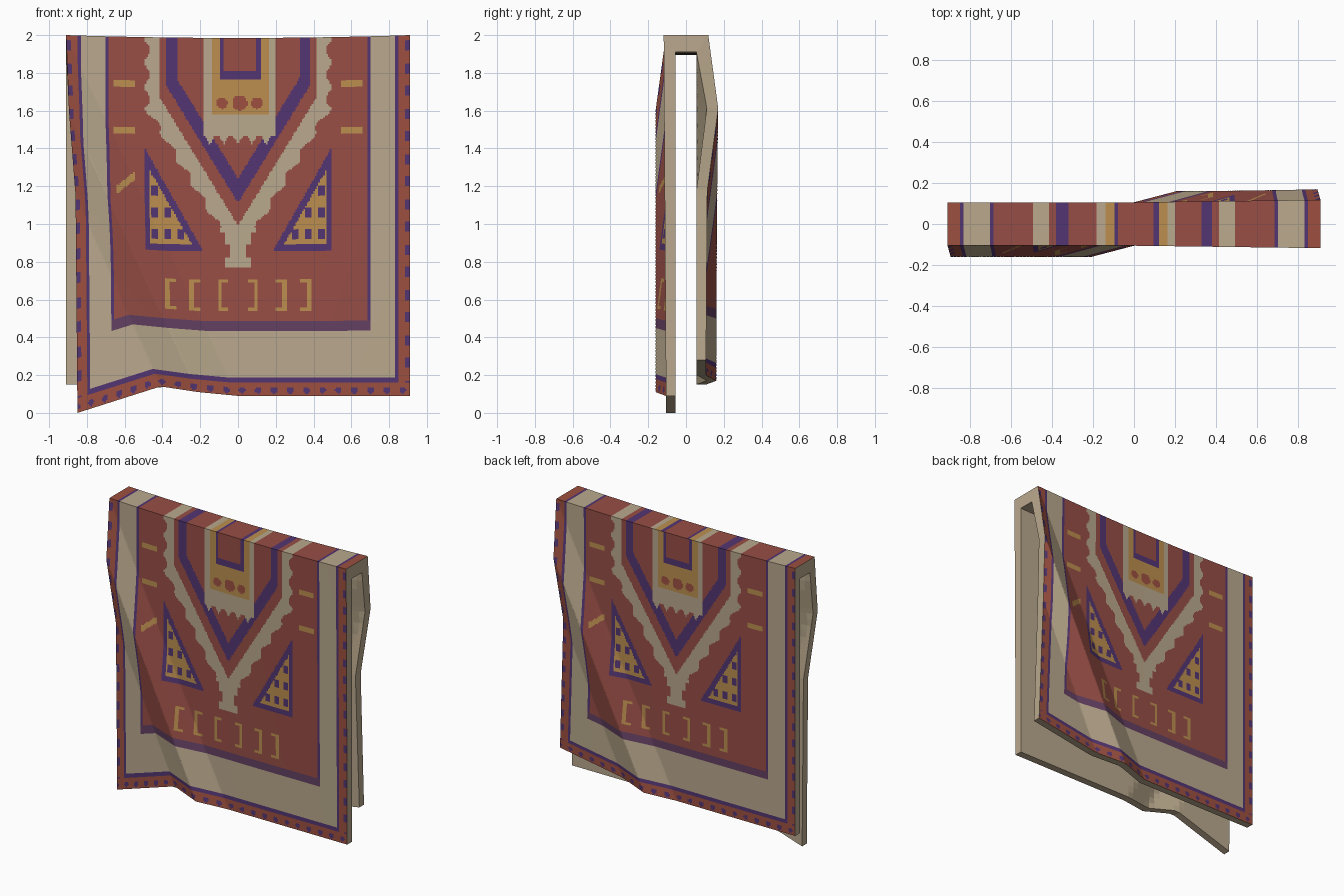
import bpy, math
from mathutils import Vector

if "Cube" in bpy.data.objects:
    bpy.data.objects.remove(bpy.data.objects["Cube"])

W, LOW, TOP, HALF = 0.91, 0.09, 2.0, 0.106   # half width, hem, ridge height, half depth
RED, PURPLE, GOLD, PLUM, RUST, BEIGE = range(6)


def srgb(r, g, b):
    lin = [((c / 255 + 0.055) / 1.055) ** 2.4 for c in (r, g, b)]
    return (*lin, 1.0)


mats = []
for name, rgb in (("brick red", (152, 78, 70)), ("deep purple", (83, 53, 114)),
                  ("ochre gold", (188, 143, 79)), ("muted plum", (100, 64, 98)),
                  ("rust red", (157, 80, 64)), ("warm beige", (186, 169, 141))):
    m = bpy.data.materials.new(name)
    m.diffuse_color = srgb(*rgb)
    m.use_nodes = True
    m.node_tree.nodes["Principled BSDF"].inputs["Base Color"].default_value = m.diffuse_color
    mats.append(m)


# Woven pattern: colour at rug position (x, z)
def pattern(x, z):
    s = abs(x)
    # dotted outer border, beige band and purple lines
    if s > 0.852 or z < 0.165:
        if z < 0.165:
            dot = math.hypot((x + 0.02) % 0.085 - 0.042, z - 0.12) < 0.018
        else:
            dot = s > 0.88 and z % 0.12 < 0.05
        return PURPLE if dot else RUST
    if s > 0.834 or z < 0.19:
        return PURPLE
    if s > 0.705 or z < 0.44:
        return BEIGE
    if z < 0.488:
        return PLUM
    if s > 0.685:
        return PURPLE
    # hanging centre panel
    p = abs(x - 0.01)
    if p < 0.19 and z > 1.43 + 0.05 * abs(math.sin(x * 42)):
        if p < 0.085 and z > 1.82:
            return RED
        if p < 0.108 and z > 1.775:
            return PURPLE
        if p < 0.152 and z > 1.59:
            for c, r in ((-0.095, 0.03), (0, 0.04), (0.09, 0.03)):
                if math.hypot(x - 0.01 - c, z - 1.652) < r:
                    return RUST
            return GOLD
        return BEIGE
    # purple chevron
    if max(0, min(0.325, 0.61 * (z - 1.25))) <= s < min(0.378, 0.61 * (z - 1.12)):
        return PURPLE
    # scalloped beige chevron with a stem
    wave = 0.016 * math.sin(z * 48)
    inner = max(0, min(0.42, 0.61 * (z - 1.0)))
    outer = min(0.48, 0.085 + 0.61 * (z - 0.97)) + wave
    if z > 0.96 and inner <= s < outer:
        return BEIGE
    if 0.77 < z < 1.0 and s < (0.068 if z < 0.825 or z > 0.9 else 0.045):
        return BEIGE
    # chequered triangles
    edge = (s - 0.2) * 1.77 + 0.89 - z
    if s < 0.49 and z > 0.865 and edge > 0:
        if s < 0.465 and z > 0.9 and edge > 0.07:
            check = (s - 0.288) % 0.068 < 0.034 and (z - 0.922) % 0.115 < 0.055
            return PURPLE if check else GOLD
        return PURPLE
    # side dashes and bracket row
    if 0.55 < s < 0.66 and min(abs(z - 1.75), abs(z - 1.505)) < 0.016:
        return GOLD
    if -0.65 < x < -0.55 and abs(z - 1.22 - 0.8 * (x + 0.6)) < 0.022:
        return GOLD
    if 0.54 < z < 0.71:
        for c in (0.095, 0.245, 0.375):
            if abs(s - c) < 0.011 or (0 < c - s < 0.045 and (z < 0.56 or z > 0.69)):
                return GOLD
    return RED


def line(z, top, knots):
    """Position along one crease: (u, displacement) at height z."""
    t = (top - z) / (top - LOW)
    (u0, d0), (u1, d1) = knots
    return u0 + (u1 - u0) * t, Vector(d0).lerp(Vector(d1), t)


# Cloth fold near one side: displacement (x, outward, z)
def fold(u, z, corner):
    bulge, tuck, none = (0.015, 0.055, 0), (0.05, 0, 0), (0, 0, 0)
    knots = [line(z, TOP, ((-W, none), (0, none)))]
    if z < 1.6:
        knots.insert(0, line(z, 1.6, ((-W, bulge), (-0.21, (0, 0.055, 0.02)))))
    if z < 1.15:
        knots.insert(0, line(z, 1.15, ((-W, tuck), (-0.41, (0, 0, 0.05)))))
        side = line(z, 1.15, ((-W, tuck), (-W, corner)))[1]
    elif z < 1.6:
        side = Vector(tuck).lerp(Vector(bulge), (z - 1.15) / 0.45)
    else:
        side = Vector(bulge).lerp(Vector(none), (z - 1.6) / 0.4)
    knots.insert(0, (-W, side))
    for (ua, da), (ub, db) in zip(knots, knots[1:]):
        if u <= ub:
            return da.lerp(db, (u - ua) / (ub - ua)) if ub > ua else db
    return Vector(none)


# Rug point: side -1 front, 0 top, 1 back; k runs along that part
def place(u, side, k, inner):
    sag = 0.015 * (1 - (u / W) ** 2)
    flare = 0.012 * max(0, u / W)
    if side == 0:
        return Vector((u, k * (0.055 if inner else HALF + flare),
                       TOP - sag - (0.09 if inner else 0)))
    v = LOW + (TOP - LOW) * k
    uu = -side * u
    d = fold(uu, v, (0.06, 0, -0.09) if side < 0 else (0.02, 0, 0.13))
    base = LOW if side < 0 else 0.15
    z = base + (TOP - base) * k + d.z - sag * k
    y = HALF + d.y
    if inner:
        y -= 0.051
        z -= 0.09 * max(0, (k - 0.8) / 0.2)
    else:
        y += flare * k
    return Vector((-side * (uu + d.x), side * y, z))


def rows(n, m):
    return ([(-1, i / n) for i in range(n + 1)]
            + [(0, 2 * j / m - 1) for j in range(1, m)]
            + [(1, 1 - i / n) for i in range(n + 1)])


def make(name, verts, faces, indices):
    me = bpy.data.meshes.new(name)
    me.from_pydata(verts, [], faces)
    for m in mats:
        me.materials.append(m)
    me.polygons.foreach_set("material_index", indices)
    me.update()
    bpy.context.collection.objects.link(bpy.data.objects.new(name, me))


def grid(nu, rws, inner):
    us = [-W + 2 * W * i / nu for i in range(nu + 1)]
    verts = [place(u, s, k, inner) for s, k in rws for u in us]
    n = nu + 1
    faces = [(j * n + i, j * n + i + 1, (j + 1) * n + i + 1, (j + 1) * n + i)
             for j in range(len(rws) - 1) for i in range(nu)]
    return us, verts, faces


# Patterned outer face of the rug
NU = 210
rws = rows(215, 6)
us, verts, faces = grid(NU, rws, False)
colours = []
for (s0, k0), (s1, k1) in zip(rws, rws[1:]):
    flat = s0 == 0 or s1 == 0
    v = TOP - 0.001 if flat else LOW + (TOP - LOW) * (k0 + k1) / 2
    flip = -1 if s1 == 1 and not flat else 1
    colours += [pattern(flip * (a + b) / 2, v) for a, b in zip(us, us[1:])]
make("patterned_rug_face", verts, faces, colours)

# Plain lining and the rim that gives the rug its thickness
NL = 42
lrows = rows(43, 2)
_, outer, _ = grid(NL, lrows, False)
_, inner, lfaces = grid(NL, lrows, True)
n, last, off = NL + 1, len(lrows) - 1, len(inner)
loop = ([i for i in range(NL)] + [j * n + NL for j in range(last)]
        + [last * n + i for i in range(NL, 0, -1)] + [j * n for j in range(last, 0, -1)])
lfaces = [f[::-1] for f in lfaces]
rim_index = {v: off + i for i, v in enumerate(loop)}
for a, b in zip(loop, loop[1:] + loop[:1]):
    lfaces.append((rim_index[b], rim_index[a], a, b))
make("rug_lining_and_rim", inner + [outer[v] for v in loop], lfaces, [BEIGE] * len(lfaces))
